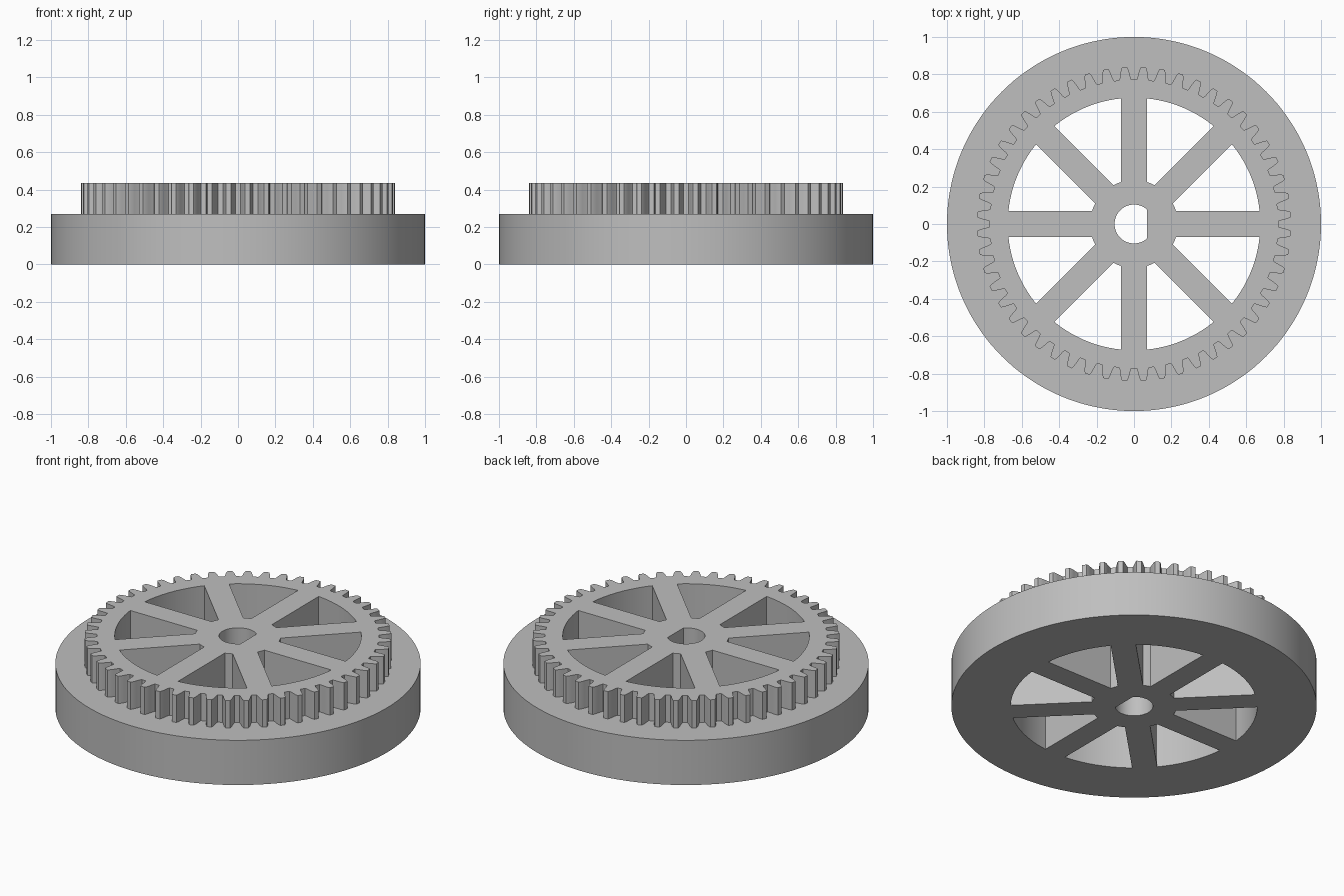
import bpy, bmesh
from math import sin, cos, asin, acos, pi, radians

if "Cube" in bpy.data.objects:
    bpy.data.objects.remove(bpy.data.objects["Cube"], do_unlink=True)

FLANGE_R, FLANGE_Z, TOP_Z = 1.0, 0.27, 0.435
TEETH, SPOKES = 52, 8
RIM_R, HUB_R, SPOKE_HALF = 0.675, 0.235, 0.069
BORE_R, BORE_FLAT = 0.104, 0.07


def arc(r, a0, a1, n):
    return [(r * cos(a0 + (a1 - a0) * i / n), r * sin(a0 + (a1 - a0) * i / n))
            for i in range(n + 1)]


def gear_profile():
    # half a tooth: share of the tooth pitch and radius, root to tip
    half = [(0.35, 0.772), (0.30, 0.784), (0.25, 0.806), (0.19, 0.828), (0.13, 0.84)]
    tooth = [(-f, r) for f, r in half] + [(f, r) for f, r in reversed(half)]
    step = 2 * pi / TEETH
    return [(r * cos((t + 0.5 + f) * step), r * sin((t + 0.5 + f) * step))
            for t in range(TEETH) for f, r in tooth]


def window_profile(k):
    # opening between two spokes with parallel sides
    a0, a1 = k * 2 * pi / SPOKES, (k + 1) * 2 * pi / SPOKES
    outer, inner = asin(SPOKE_HALF / RIM_R), asin(SPOKE_HALF / HUB_R)
    return arc(RIM_R, a0 + outer, a1 - outer, 12) + arc(HUB_R, a1 - inner, a0 + inner, 2)


bm = bmesh.new()


def loop(points, z):
    verts = [bm.verts.new((x, y, z)) for x, y in points]
    edges = [bm.edges.new((v, verts[(i + 1) % len(verts)])) for i, v in enumerate(verts)]
    return verts, edges


def wall(points, z0, z1):
    """Vertical wall along a closed profile; returns its lower and upper edges."""
    (low, low_edges), (high, high_edges) = loop(points, z0), loop(points, z1)
    n = len(points)
    for i in range(n):
        j = (i + 1) % n
        bm.faces.new((low[i], low[j], high[j], high[i]))
    return low_edges, high_edges


def cap(edges, up):
    bmesh.ops.triangle_fill(bm, edges=edges, use_beauty=True, normal=(0, 0, up))


# flange rim and toothed ring
flange_low, flange_high = wall(arc(FLANGE_R, 0, 2 * pi, 144)[:-1], 0, FLANGE_Z)
gear_low, gear_high = wall(gear_profile(), FLANGE_Z, TOP_Z)

# spoke openings and D-shaped shaft bore, cut through the full height
flat_angle = acos(BORE_FLAT / BORE_R)
holes = [window_profile(k) for k in range(SPOKES)]
holes.append(arc(BORE_R, flat_angle, 2 * pi - flat_angle, 36))
holes_low, holes_high = [], []
for profile in holes:
    low, high = wall(profile, 0, TOP_Z)
    holes_low += low
    holes_high += high

# underside, flange step and top face
cap(flange_low + holes_low, -1)
cap(flange_high + gear_low, 1)
cap(gear_high + holes_high, 1)
bmesh.ops.recalc_face_normals(bm, faces=bm.faces)

mesh = bpy.data.meshes.new("flanged_gear_wheel")
bm.to_mesh(mesh)
bm.free()
wheel = bpy.data.objects.new("flanged_gear_wheel", mesh)
bpy.context.collection.objects.link(wheel)

# plain grey plastic
grey = bpy.data.materials.new("plain_grey")
grey.use_nodes = True
colour = (0.52, 0.52, 0.52, 1)
grey.diffuse_color = colour
grey.node_tree.nodes["Principled BSDF"].inputs["Base Color"].default_value = colour
mesh.materials.append(grey)

bpy.ops.object.select_all(action="DESELECT")
wheel.select_set(True)
bpy.context.view_layer.objects.active = wheel
bpy.ops.object.shade_smooth_by_angle(angle=radians(20))
